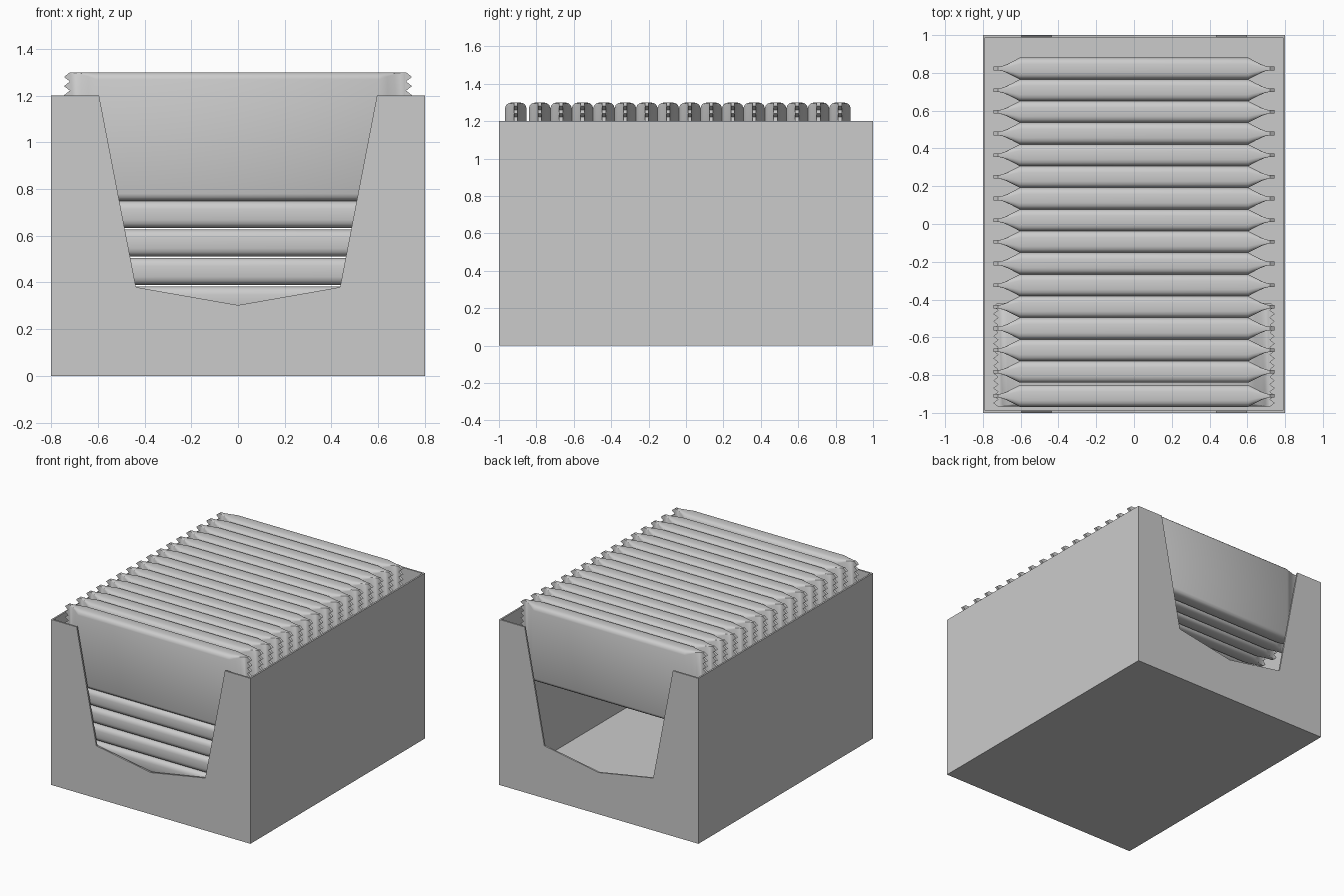
import bpy, bmesh
from mathutils import Matrix, Vector
from math import pi

if "Cube" in bpy.data.objects:
    bpy.data.objects.remove(bpy.data.objects["Cube"])

WALL = 0.012


def finish(bm, name):
    bmesh.ops.recalc_face_normals(bm, faces=bm.faces)
    mesh = bpy.data.meshes.new(name)
    bm.to_mesh(mesh)
    bm.free()
    return mesh


def add(name, mesh, matrix=Matrix()):
    ob = bpy.data.objects.new(name, mesh)
    bpy.context.collection.objects.link(ob)
    ob.matrix_world = matrix
    return ob


def slab(bm, pts, y0, y1):
    """Extrude an (x, z) outline from y0 to y1."""
    face = bm.faces.new([bm.verts.new((x, y0, z)) for x, z in pts])
    ext = bmesh.ops.extrude_face_region(bm, geom=[face])
    moved = [g for g in ext["geom"] if isinstance(g, bmesh.types.BMVert)]
    bmesh.ops.translate(bm, verts=moved, vec=(0, y1 - y0, 0))


def rect(x0, x1, z0, z1):
    return [(x0, z0), (x1, z0), (x1, z1), (x0, z1)]


# Open carton: notched front and back, plain sides, floor
notched = [(-0.8, 0), (0.8, 0), (0.8, 1.2), (0.595, 1.2), (0.437, 0.38),
           (0, 0.303), (-0.437, 0.38), (-0.595, 1.2), (-0.8, 1.2)]
for name, pts, y0, y1 in [
        ("carton_front", notched, -1, -1 + WALL),
        ("carton_back", notched, 1 - WALL, 1),
        ("carton_left", rect(-0.8, -0.8 + WALL, 0, 1.2), -1 + WALL, 1 - WALL),
        ("carton_right", rect(0.8 - WALL, 0.8, 0, 1.2), -1 + WALL, 1 - WALL),
        ("carton_floor", rect(-0.8 + WALL, 0.8 - WALL, 0, WALL), -1 + WALL, 1 - WALL)]:
    bm = bmesh.new()
    slab(bm, pts, y0, y1)
    add(name, finish(bm, name))


def wrapped_bar():
    """Upright wrapped bar: rounded body, pinched ends, zigzag crimps."""
    w, h, teeth = 0.0575, 0.275, 14
    corner = [(w, h - 0.03), (w - 0.006, h - 0.014), (w - 0.018, h - 0.004), (w - 0.034, h)]
    top = corner + [(-y, z) for y, z in reversed(corner)]
    profile = top + [(-y, -z) for y, z in top]
    # x position, thickness factor, how far the corners square off
    half = [(0.605, 1, 0), (0.64, 0.68, 0.4), (0.67, 0.42, 0.7),
            (0.695, 0.24, 0.9), (0.715, 0.17, 1)]
    stations = [(-x, s, t) for x, s, t in reversed(half)] + half
    bm = bmesh.new()
    rings = []
    for x, s, t in stations:
        ring = []
        for y, z in profile:
            edge = (h if z > 0 else -h) * 0.999
            ring.append(bm.verts.new((x, y * s, z + (edge - z) * t)))
        rings.append(ring)
    n = len(profile)
    for a, b in zip(rings, rings[1:]):
        for i in range(n):
            j = (i + 1) % n
            bm.faces.new((a[i], a[j], b[j], b[i]))
    bm.faces.new(rings[0])
    bm.faces.new(rings[-1])
    # Crimped zigzag edges
    step = 2 * h / teeth
    for side in (-1, 1):
        pts = [(side * 0.705, h), (side * 0.705, -h)]
        for k in range(teeth):
            pts += [(side * 0.72, -h + k * step), (side * 0.745, -h + (k + 0.5) * step)]
        pts.append((side * 0.72, h))
        slab(bm, pts, -0.0098, 0.0098)
    return finish(bm, "wrapped_bar")


bar = wrapped_bar()
bars = []

# Row of upright bars along the top
for i in range(15):
    bars.append(add("upright_bar", bar, Matrix.Translation((0, 0.823 - 0.1147 * i, 1.025))))
bars.append(add("upright_bar_front", bar, Matrix.Translation((0, -0.91, 1.025))))

# Stack of flat bars under the front of the row
for i in range(6):
    place = Matrix.Translation((0, -0.692, 0.0815 + 0.122 * i))
    bars.append(add("flat_bar", bar, place @ Matrix.Rotation(pi / 2, 4, 'X')))

# Soft shading on the shared bar mesh
bpy.ops.object.select_all(action='DESELECT')
bars[0].select_set(True)
bpy.context.view_layer.objects.active = bars[0]
bpy.ops.object.shade_smooth_by_angle(angle=0.55)
